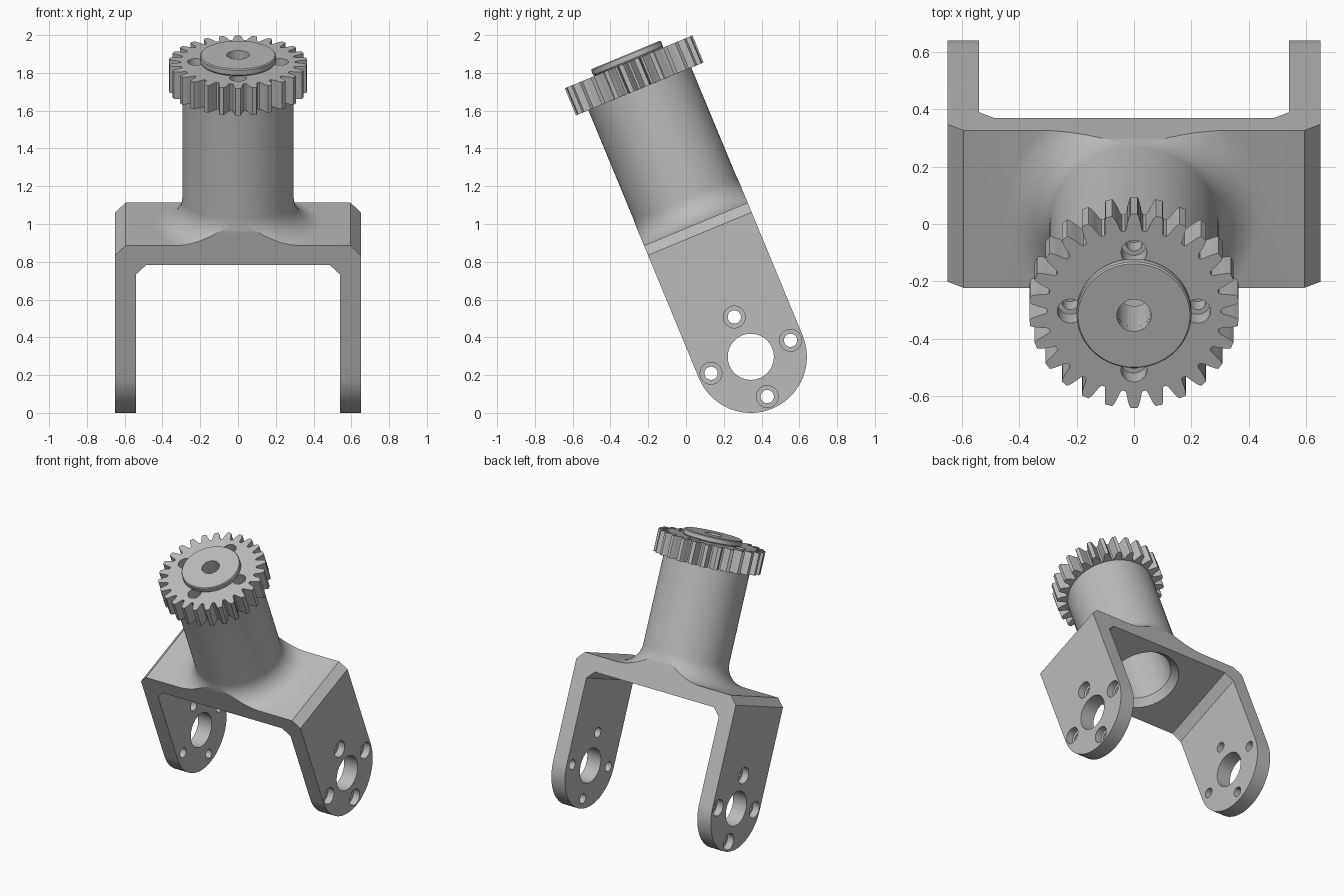
import bpy, bmesh
from math import pi, sin, cos, sqrt, radians
from mathutils import Matrix, Vector

if "Cube" in bpy.data.objects:
    bpy.data.objects.remove(bpy.data.objects["Cube"])

# Local frame: origin at the pivot, z along the neck; tilted at the end
TILT = radians(22.5)
PIVOT = (0, 0.343, 0.297)
HALF = 0.297          # half depth and arm end radius
TOP, UNDER = 0.76, 0.65
NECK_R, FILLET = 0.295, 0.15
GEAR_LOW, GEAR_TOP = 1.535, 1.69

metal = bpy.data.materials.new("grey_metal")
metal.use_nodes = True
metal.diffuse_color = (0.5, 0.5, 0.5, 1)
metal.node_tree.nodes["Principled BSDF"].inputs["Base Color"].default_value = (0.5, 0.5, 0.5, 1)


def finish(name, bm):
    bmesh.ops.remove_doubles(bm, verts=bm.verts, dist=1e-5)
    bmesh.ops.recalc_face_normals(bm, faces=bm.faces)
    mesh = bpy.data.meshes.new(name)
    bm.to_mesh(mesh)
    bm.free()
    mesh.materials.append(metal)
    obj = bpy.data.objects.new(name, mesh)
    bpy.context.collection.objects.link(obj)
    return obj


def prism(name, outline, place, start, end):
    """Extrude a 2D outline; place(a, b, t) maps it into space."""
    bm = bmesh.new()
    face = bm.faces.new([bm.verts.new(place(a, b, start)) for a, b in outline])
    new = bmesh.ops.extrude_face_region(bm, geom=[face])["geom"]
    shift = Vector(place(0, 0, end)) - Vector(place(0, 0, start))
    bmesh.ops.translate(bm, vec=shift, verts=[g for g in new if isinstance(g, bmesh.types.BMVert)])
    return finish(name, bm)


def lathe(name, profile, steps=96):
    """Revolve (radius, height) points around z."""
    bm = bmesh.new()
    vs = [bm.verts.new((r, 0, h)) for r, h in profile]
    es = [bm.edges.new(pair) for pair in zip(vs, vs[1:])]
    bmesh.ops.spin(bm, geom=vs + es, cent=(0, 0, 0), axis=(0, 0, 1),
                   angle=2 * pi, steps=steps, use_merge=True)
    return finish(name, bm)


def rod(radius, matrix, length, steps=40):
    """Cylinder cutter centred on a matrix."""
    bm = bmesh.new()
    bmesh.ops.create_cone(bm, cap_ends=True, segments=steps, radius1=radius,
                          radius2=radius, depth=length, matrix=matrix)
    return finish("cutter", bm)


def combine(target, other, operation):
    mod = target.modifiers.new("combine", "BOOLEAN")
    mod.operation, mod.object, mod.solver = operation, other, "EXACT"
    bpy.context.view_layer.objects.active = target
    bpy.ops.object.modifier_apply(modifier=mod.name)
    bpy.data.objects.remove(other)


# Fork: mirrored arch outline with chamfered corners
right_side = [(0.595, TOP), (0.65, 0.705), (0.65, -0.4), (0.54, -0.4),
              (0.54, 0.595), (0.485, UNDER)]
arch = right_side + [(-x, z) for x, z in reversed(right_side)]
bracket = prism("bracket", arch, lambda a, b, t: (a, t, b), -0.4, 0.4)

# Neck flaring into the fork with a fillet
flare = [(NECK_R + FILLET * (1 - sin(a)), TOP + FILLET * (1 - cos(a)))
         for a in (i / 12 * pi / 2 for i in range(13))]
neck = lathe("neck", [(0, 0.7), (NECK_R + FILLET, 0.7)] + flare
             + [(NECK_R, GEAR_LOW), (0, GEAR_LOW)])
combine(bracket, neck, "UNION")

# Trim depth and round the arm ends
arc = [(HALF * cos(a), HALF * sin(a)) for a in (pi + i * pi / 40 for i in range(41))]
trim = prism("trim", arc + [(HALF, 2), (-HALF, 2)], lambda a, b, t: (t, a, b), -1, 1)
combine(bracket, trim, "INTERSECT")

# Bore with a wide mouth, and the small shaft hole
bore = lathe("bore", [(0, 0.5), (0.245, 0.5), (0.245, UNDER), (0.205, 0.7),
                      (0.205, 1.5), (0, 1.5)])
combine(bracket, bore, "DIFFERENCE")
combine(bracket, rod(0.06, Matrix.Translation((0, 0, 1.5)), 0.4), "DIFFERENCE")

# Pivot holes and counterbored screw holes through both arms
sideways = Matrix.Rotation(pi / 2, 4, "Y")
combine(bracket, rod(0.122, sideways, 2, 64), "DIFFERENCE")
for i in range(4):
    y, z = 0.228 * cos(i * pi / 2), 0.228 * sin(i * pi / 2)
    combine(bracket, rod(0.035, Matrix.Translation((0, y, z)) @ sideways, 2), "DIFFERENCE")
    for x in (-0.65, 0.65):
        combine(bracket, rod(0.058, Matrix.Translation((x, y, z)) @ sideways, 0.1), "DIFFERENCE")

# Gear with tapered teeth
TEETH = 26
tooth = [(0.303, 0.031), (0.312, 0.0265), (0.335, 0.0225), (0.356, 0.017), (0.366, 0.012)]
tooth = [(r, -w) for r, w in tooth] + [(r, w) for r, w in reversed(tooth)]
outline = []
for i in range(TEETH):
    mid = pi / 2 + i * 2 * pi / TEETH
    outline += [(r * cos(mid + w / r), r * sin(mid + w / r)) for r, w in tooth]
gear = prism("gear", outline, lambda a, b, t: (a, b, t), GEAR_LOW, GEAR_TOP)
for i in range(4):
    x, y = 0.222 * cos(i * pi / 2), 0.222 * sin(i * pi / 2)
    combine(gear, rod(0.045, Matrix.Translation((x, y, GEAR_TOP)), 0.16), "DIFFERENCE")
    combine(gear, rod(0.028, Matrix.Translation((x, y, GEAR_TOP)), 0.4), "DIFFERENCE")
combine(gear, rod(0.06, Matrix.Translation((0, 0, 1.6)), 0.5), "DIFFERENCE")

# Raised hub disc
hub = lathe("hub_disc", [(0.06, GEAR_TOP), (0.195, GEAR_TOP), (0.2, 1.697), (0.2, 1.724),
                         (0.195, 1.73), (0.06, 1.73), (0.06, GEAR_TOP)])

# Tilt everything about the pivot and shade
for obj in (bracket, gear, hub):
    obj.rotation_euler = (TILT, 0, 0)
    obj.location = PIVOT
    bpy.ops.object.select_all(action="DESELECT")
    obj.select_set(True)
    bpy.context.view_layer.objects.active = obj
    bpy.ops.object.shade_smooth_by_angle(angle=radians(25))
